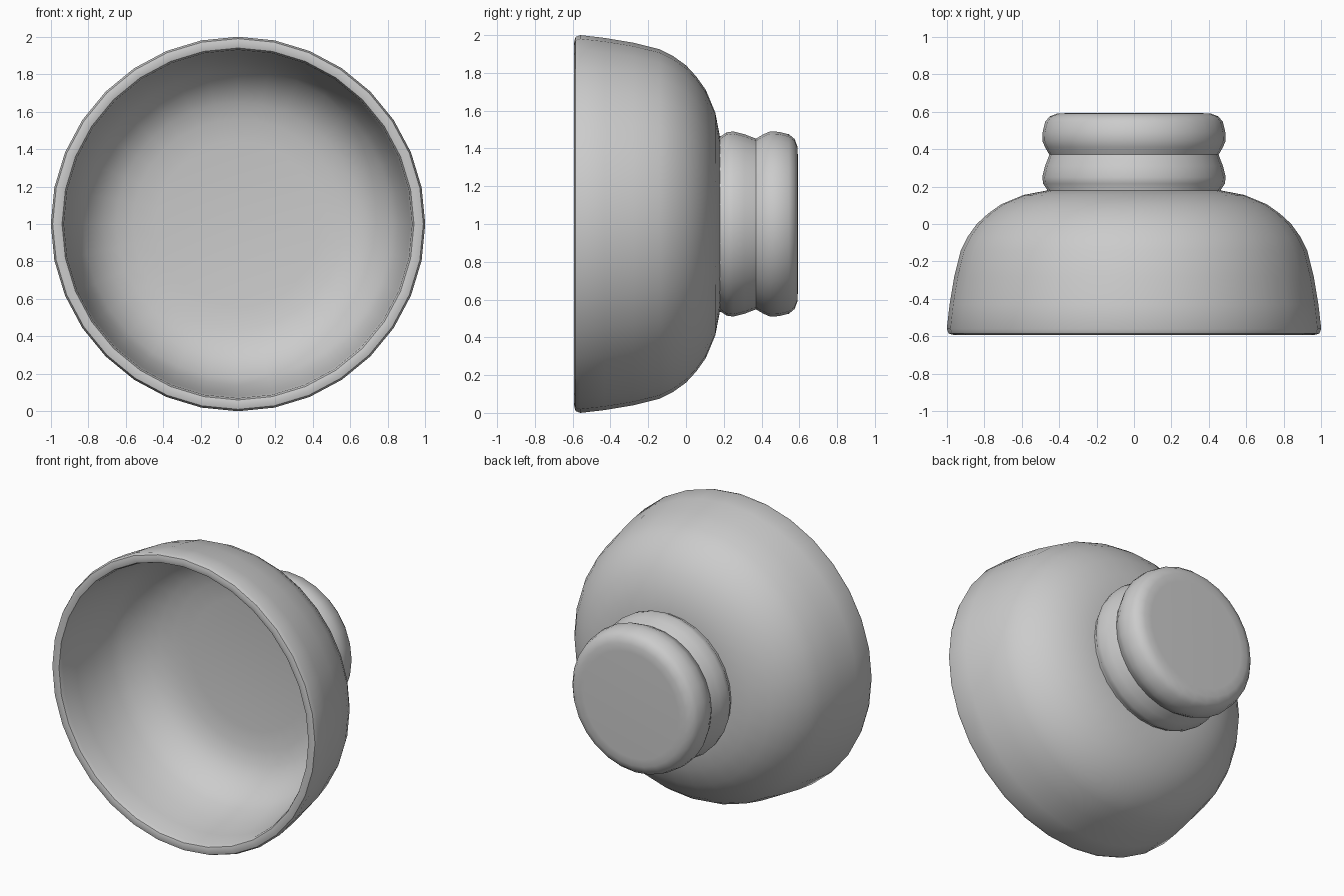
import bpy, bmesh, math

if "Cube" in bpy.data.objects:
    bpy.data.objects.remove(bpy.data.objects["Cube"])


def lathe(name, profile, segments):
    """Revolve (radius, y) points around the y axis at z = 1."""
    bm = bmesh.new()
    rings = []
    for r, y in profile:
        if r == 0:
            rings.append([bm.verts.new((0, y, 1))])
        else:
            angles = [2 * math.pi * i / segments for i in range(segments)]
            rings.append([bm.verts.new((r * math.cos(a), y, 1 + r * math.sin(a))) for a in angles])
    for a, b in zip(rings, rings[1:]):
        for i in range(segments):
            j = (i + 1) % segments
            quad = [a[i % len(a)], a[j % len(a)], b[j % len(b)], b[i % len(b)]]
            bm.faces.new(list(dict.fromkeys(quad)))
    bmesh.ops.recalc_face_normals(bm, faces=bm.faces)
    mesh = bpy.data.meshes.new(name)
    bm.to_mesh(mesh)
    bm.free()
    obj = bpy.data.objects.new(name, mesh)
    bpy.context.collection.objects.link(obj)
    bpy.ops.object.select_all(action='DESELECT')
    obj.select_set(True)
    bpy.context.view_layer.objects.active = obj
    bpy.ops.object.shade_smooth_by_angle(angle=math.radians(50))
    return obj


# Hollow cup: outer wall, rounded rim, inner wall
outer = [(0, 0.185), (0.46, 0.18), (0.59, 0.155), (0.71, 0.105), (0.78, 0.055), (0.84, 0.0),
         (0.89, -0.07), (0.925, -0.14), (0.96, -0.28), (0.985, -0.43), (1.0, -0.56)]
rim = [(0.99, -0.585), (0.965, -0.592), (0.94, -0.585), (0.93, -0.56)]
inner = [(0.92, -0.43), (0.895, -0.28), (0.86, -0.14), (0.825, -0.07), (0.775, -0.005),
         (0.72, 0.045), (0.65, 0.085), (0.56, 0.11), (0.44, 0.125), (0, 0.13)]
lathe("cup", outer + rim + inner, 32)

# Grooved round knob behind the cup
knob = [(0, 0.15), (0.47, 0.15), (0.465, 0.185), (0.485, 0.215), (0.49, 0.25), (0.475, 0.31),
        (0.452, 0.37), (0.475, 0.41), (0.49, 0.445), (0.488, 0.49), (0.475, 0.545),
        (0.45, 0.575), (0.41, 0.59), (0.36, 0.592), (0, 0.592)]
lathe("knob", knob, 28)
